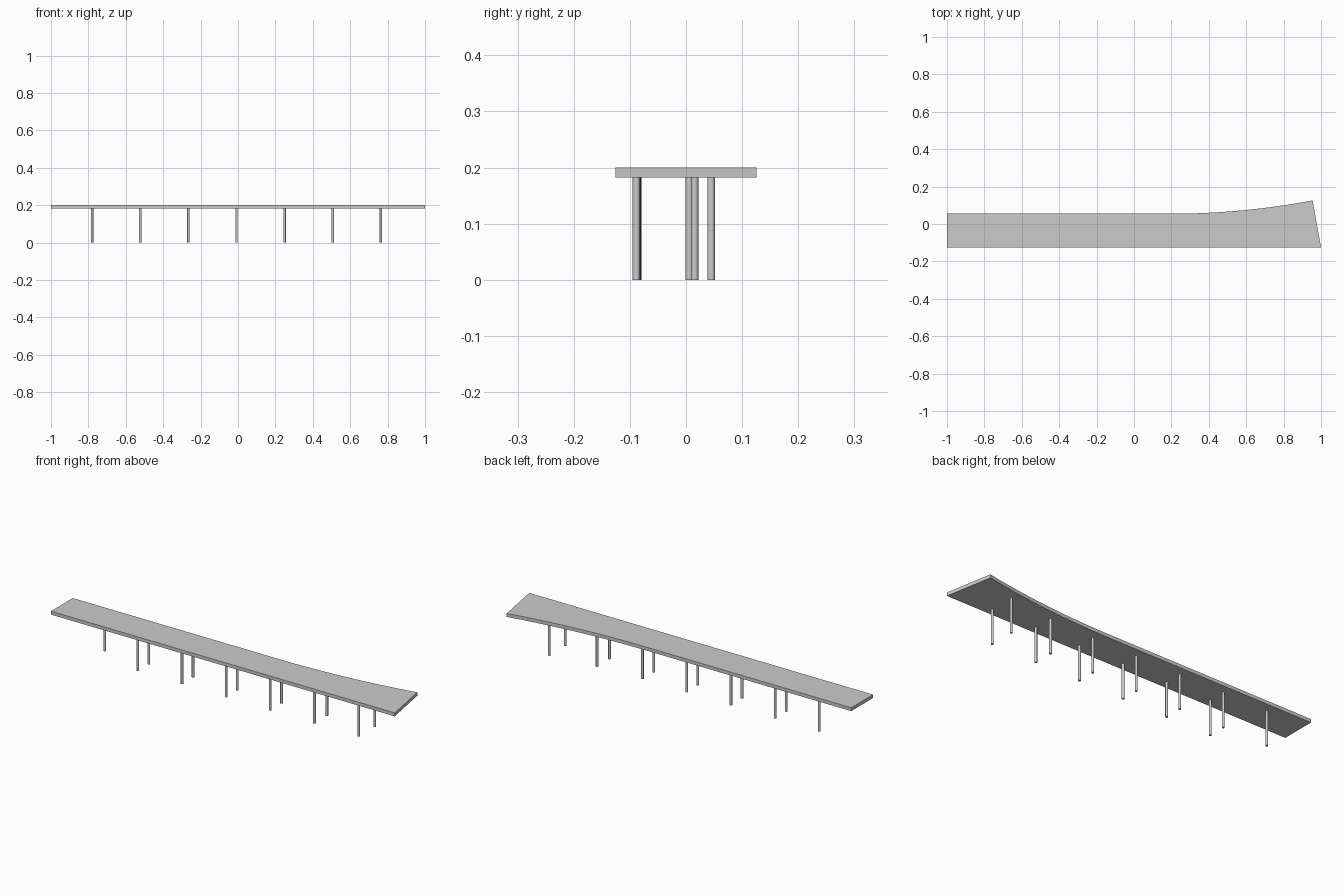
import bpy, bmesh

if "Cube" in bpy.data.objects:
    bpy.data.objects.remove(bpy.data.objects["Cube"])

DECK_TOP, DECK_BOTTOM = 0.2, 0.182
HALF_W = 0.126          # half of the widest deck width
BACK_Y = 0.055          # back edge of the straight deck part
RADIUS = 0.0065

# Deck: plan outline with one edge flaring out, extruded downwards
outline = [(-1, BACK_Y), (-1, -HALF_W), (1, -HALF_W)]
x_start, x_end, steps = 0.2, 0.955, 16
for i in range(steps + 1):
    t = 1 - i / steps
    outline.append((x_start + (x_end - x_start) * t,
                    BACK_Y + (HALF_W - BACK_Y) * t * t))

bm = bmesh.new()
top = bm.faces.new([bm.verts.new((x, y, DECK_TOP)) for x, y in outline])
ext = bmesh.ops.extrude_face_region(bm, geom=[top], use_keep_orig=True)
low = [v for v in ext["geom"] if isinstance(v, bmesh.types.BMVert)]
bmesh.ops.translate(bm, verts=low, vec=(0, 0, DECK_BOTTOM - DECK_TOP))
bmesh.ops.recalc_face_normals(bm, faces=bm.faces)
mesh = bpy.data.meshes.new("bridge_deck")
bm.to_mesh(mesh)
bm.free()
bpy.context.collection.objects.link(bpy.data.objects.new("bridge_deck", mesh))


def pillar(name, x, y):
    bpy.ops.mesh.primitive_cylinder_add(vertices=24, radius=RADIUS, depth=DECK_BOTTOM,
                                        location=(x, y, DECK_BOTTOM / 2))
    bpy.context.object.name = name
    bpy.ops.object.shade_smooth_by_angle()


# Pillars: seven along the back following the flare, six along the front
back_y = [0.006] * 5 + [0.0155, 0.045]
for i, y in enumerate(back_y):
    x = -0.78 + i * 0.2573
    pillar(f"back_pillar_{i + 1}", x, y)
    if i > 0:
        pillar(f"front_pillar_{i}", x, -0.0855 - 0.0006 * (i - 1))
